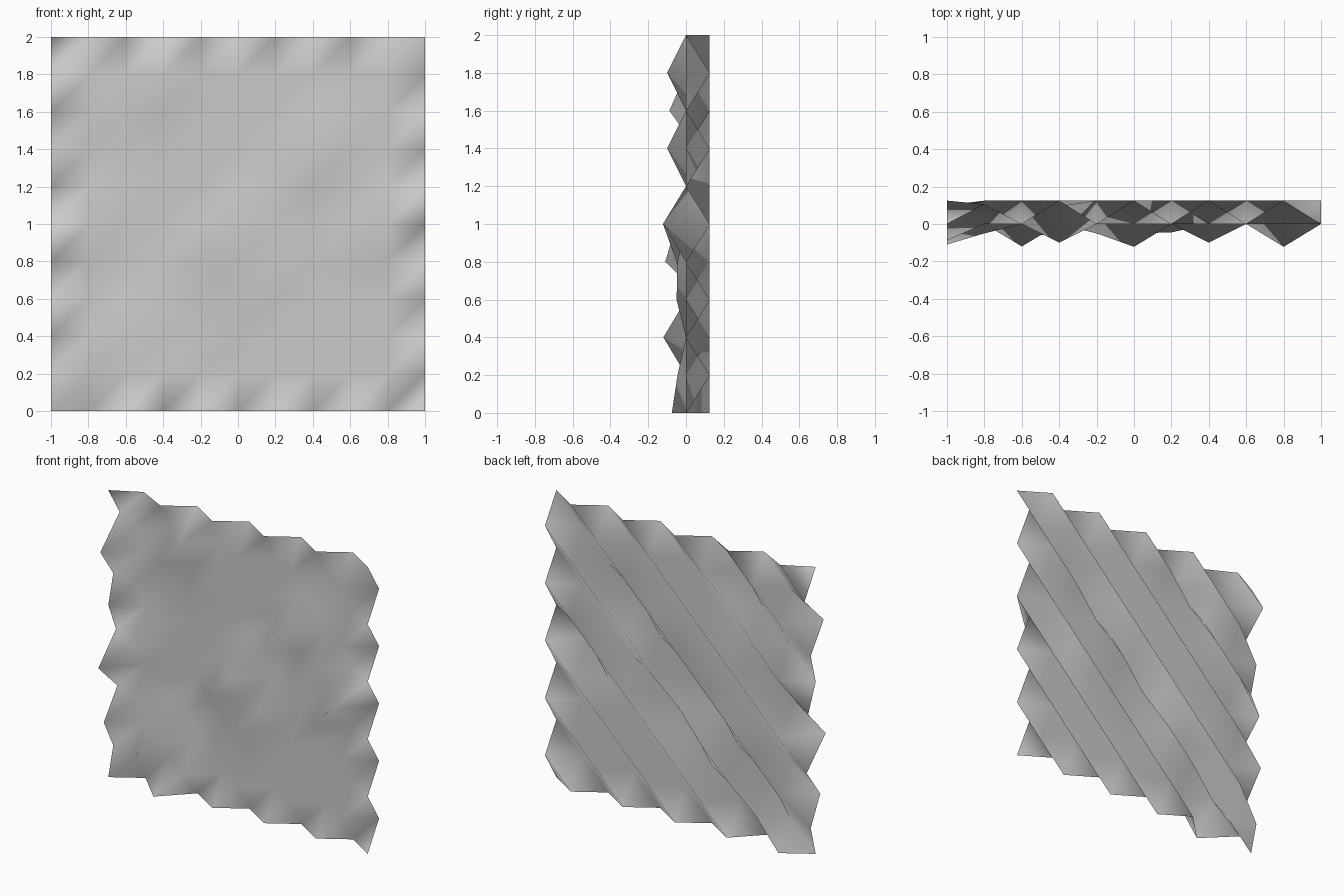
import bpy
import bmesh

if "Cube" in bpy.data.objects:
    bpy.data.objects.remove(bpy.data.objects["Cube"])

N = 10            # cells per side
STEP = 2 / N
RIDGE = 0.125     # depth of the diagonal corrugation

# Dents pushed toward the front: (column, row) -> distance
dents = {
    (0, 1): .07, (0, 2): .05, (0, 3): .025, (0, 4): .11, (0, 5): .04,
    (0, 7): .07, (0, 8): .088, (1, 10): .02, (2, 0): .075,
    (2, 2): .12, (3, 9): .10, (7, 7): .10, (5, 5): .122, (9, 5): .122,
    (5, 3): .05, (3, 1): .045, (4, 4): .05, (6, 4): .045, (1, 5): .05,
    (3, 8): .03, (7, 6): .03, (5, 4): .03, (2, 1): .03,
}


def depth(i, j):
    """Diagonal zigzag fold plus local dents."""
    return RIDGE * ((i + j) % 2) - dents.get((i, j), 0)


# Corrugated sheet, each cell split along the fold direction
bm = bmesh.new()
v = [[bm.verts.new((-1 + i * STEP, depth(i, j), j * STEP))
      for j in range(N + 1)] for i in range(N + 1)]
for i in range(N):
    for j in range(N):
        a, b, c, d = v[i][j], v[i + 1][j], v[i + 1][j + 1], v[i][j + 1]
        bm.faces.new((a, b, c))
        bm.faces.new((a, c, d))
for f in bm.faces:
    f.smooth = True

mesh = bpy.data.meshes.new("crumpled_sheet")
bm.to_mesh(mesh)
bm.free()
bpy.context.collection.objects.link(bpy.data.objects.new("crumpled_sheet", mesh))
